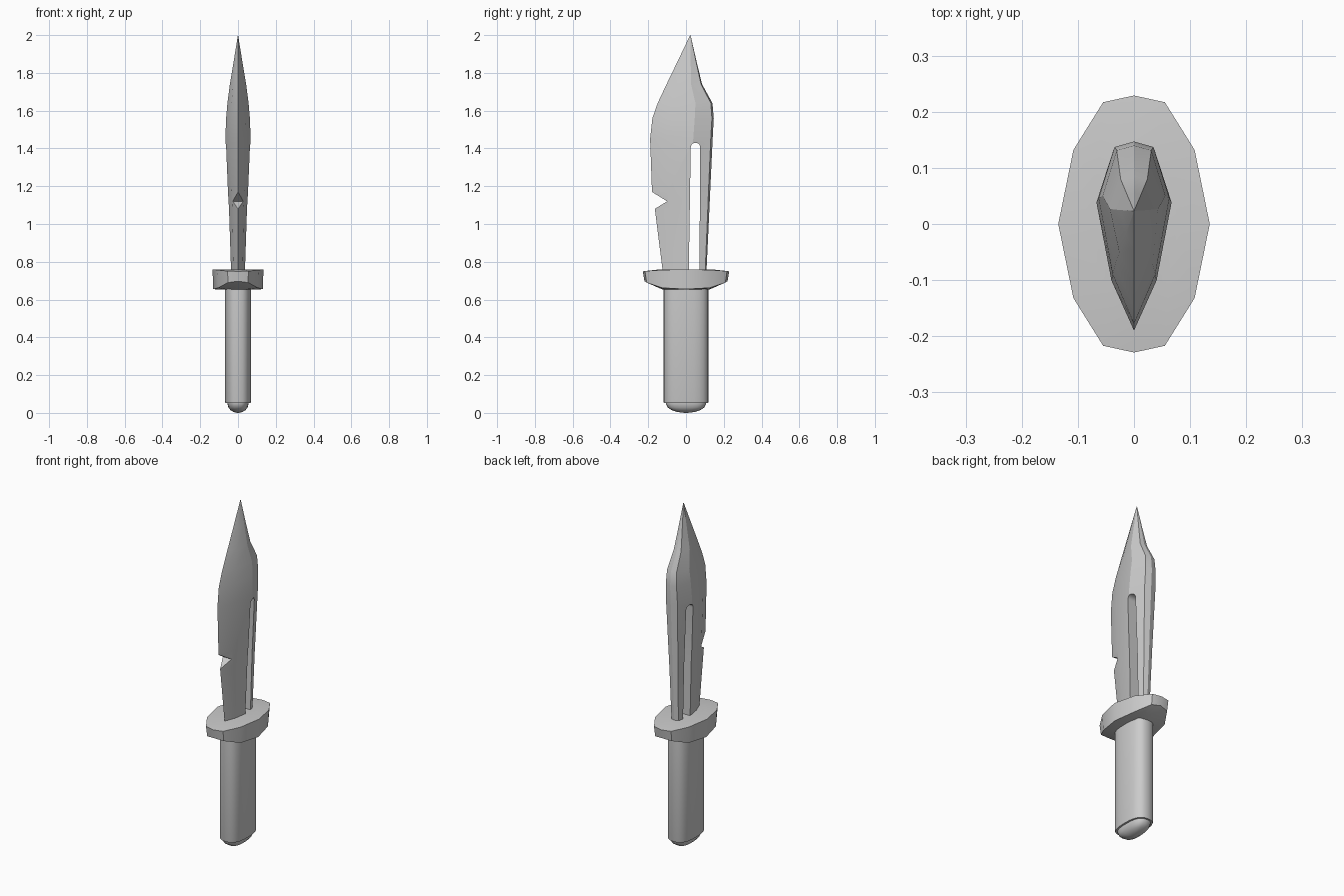
import bpy, bmesh, math

cube = bpy.data.objects.get("Cube")
if cube:
    bpy.data.objects.remove(cube, do_unlink=True)

grey = bpy.data.materials.new("light grey")
grey.use_nodes = True
grey.diffuse_color = (0.6, 0.6, 0.6, 1)
grey.node_tree.nodes["Principled BSDF"].inputs["Base Color"].default_value = (0.6, 0.6, 0.6, 1)


def loft(name, rings):
    """Skin a stack of equal-length rings and cap both ends."""
    bm = bmesh.new()
    rows = [[bm.verts.new(p) for p in ring] for ring in rings]
    n = len(rows[0])
    for low, high in zip(rows, rows[1:]):
        for i in range(n):
            j = (i + 1) % n
            bm.faces.new((low[i], low[j], high[j], high[i]))
    bm.faces.new(rows[0][::-1])
    bm.faces.new(rows[-1])
    bmesh.ops.recalc_face_normals(bm, faces=bm.faces)
    mesh = bpy.data.meshes.new(name)
    bm.to_mesh(mesh)
    bm.free()
    mesh.materials.append(grey)
    ob = bpy.data.objects.new(name, mesh)
    bpy.context.collection.objects.link(ob)
    return ob


def select(ob):
    bpy.ops.object.select_all(action='DESELECT')
    ob.select_set(True)
    bpy.context.view_layer.objects.active = ob


def smooth(ob, degrees):
    select(ob)
    bpy.ops.object.shade_smooth_by_angle(angle=math.radians(degrees))


def cut(ob, outline):
    """Cut a y-z outline through the whole width of an object."""
    cutter = loft("cutter", [[(x, y, z) for y, z in outline] for x in (-0.3, 0.3)])
    cutter.hide_render = True
    mod = ob.modifiers.new("cut", 'BOOLEAN')
    mod.operation = 'DIFFERENCE'
    mod.solver = 'EXACT'
    mod.object = cutter
    select(ob)
    bpy.ops.object.modifier_apply(modifier=mod.name)
    bpy.data.objects.remove(cutter, do_unlink=True)


def blade_ring(z, front, back, w):
    depth = back - front
    half = [(0.6 * w, front + 0.27 * depth), (w, front + 0.69 * depth),
            (0.55 * w, back - 0.03 * depth)]
    ring = [(0, front)] + half + [(0, back)] + [(-x, y) for x, y in half[::-1]]
    return [(x, y, z) for x, y in ring]


# Blade: height, cutting edge, spine, half width
blade = loft("blade", [blade_ring(*s) for s in (
    (0.74, -0.122, 0.108, 0.040),
    (1.08, -0.165, 0.124, 0.050),
    (1.17, -0.180, 0.128, 0.055),
    (1.45, -0.190, 0.141, 0.067),
    (1.56, -0.178, 0.147, 0.063),
    (1.64, -0.150, 0.140, 0.056),
    (1.74, -0.103, 0.085, 0.043),
    (1.86, -0.045, 0.056, 0.023),
    (2.00, 0.022, 0.024, 0.0005))])

# Notch in the cutting edge, then the long slot with a round end
cut(blade, [(-0.10, 1.12), (-0.23, 1.04), (-0.23, 1.201)])
arc = [math.pi * i / 10 for i in range(11)]
cut(blade, [(0.014, 0.70), (0.071, 0.70)]
    + [(0.05 + 0.025 * math.cos(a), 1.405 + 0.025 * math.sin(a)) for a in arc])
smooth(blade, 25)

# Guard: twelve-sided oval plate whose underside sweeps up at the ends
quarter = [(0.135, 0, 0.655), (0.108, 0.132, 0.662), (0.055, 0.217, 0.69), (0, 0.229, 0.697)]
right_half = [(x, -y, z) for x, y, z in quarter[:0:-1]] + quarter
outline = right_half + [(-x, y, z) for x, y, z in right_half[-2:0:-1]]
guard = loft("guard", [
    [(0.5 * x, 0.53 * y, 0.652) for x, y, z in outline],
    [(0.97 * x, 0.96 * y, z) for x, y, z in outline],
    [(x, y, 0.76 - 0.2 * y * y) for x, y, z in outline],
    [(0.6 * x, 0.6 * y, 0.76) for x, y, z in outline]])
smooth(guard, 40)


def oval(rx, ry, z, count=24):
    """Rounded oval ring, a little squarer than an ellipse."""
    def power(v):
        return math.copysign(abs(v) ** 0.75, v)
    turns = [math.tau * i / count for i in range(count)]
    return [(rx * power(math.cos(a)), ry * power(math.sin(a)), z) for a in turns]


# Grip
grip = loft("grip", [oval(0.067, 0.117, 0.053), oval(0.069, 0.119, 0.06), oval(0.069, 0.119, 0.67)])
smooth(grip, 40)

# Rounded pommel cap
angles = [math.radians(d) for d in (85, 65, 45, 25, 0)]
pommel = loft("pommel", [oval(0.056 * math.cos(a), 0.107 * math.cos(a), 0.05 - 0.05 * math.sin(a))
                         for a in angles] + [oval(0.056, 0.107, 0.06)])
smooth(pommel, 40)
